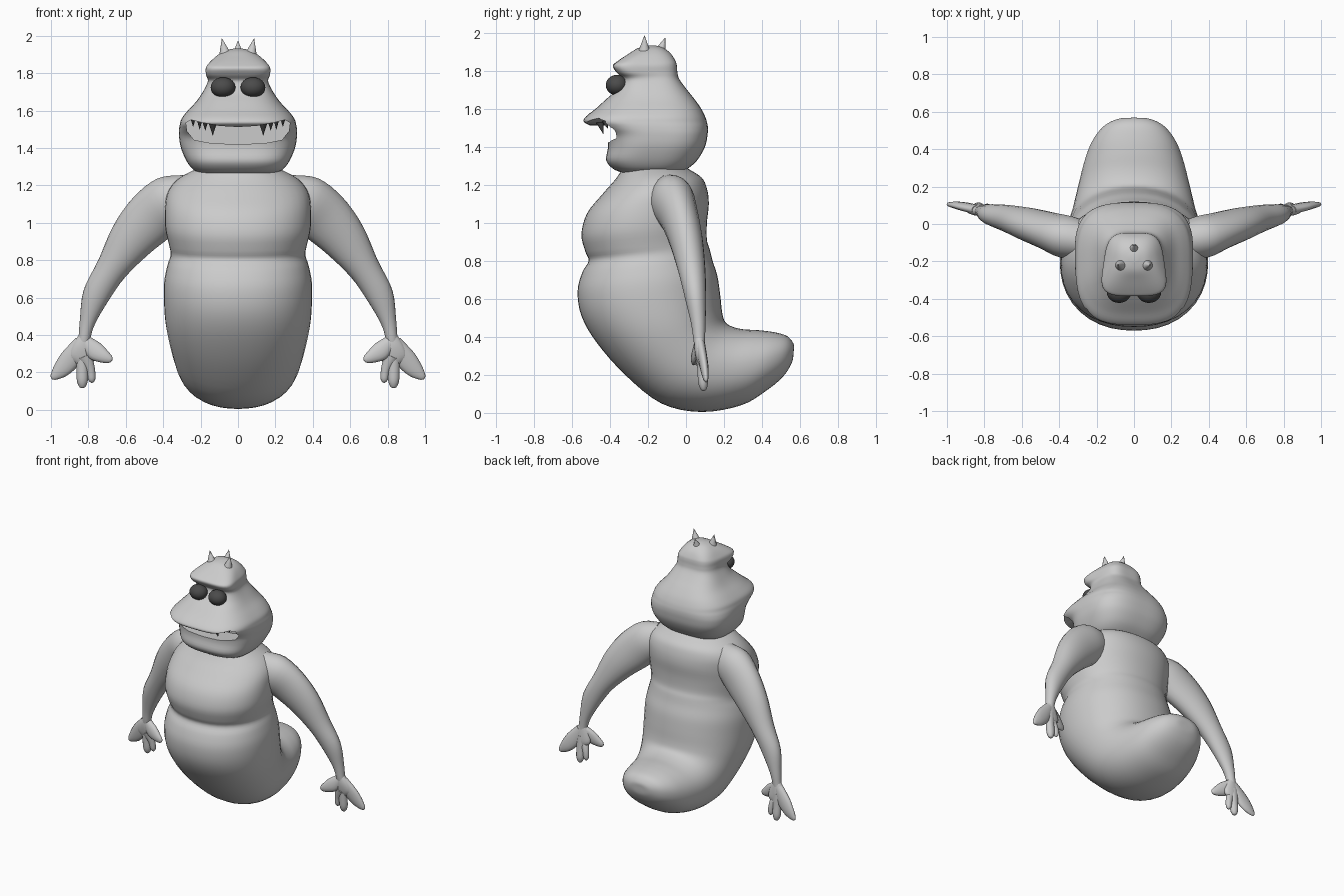
import bpy, bmesh, math
from mathutils import Vector

if "Cube" in bpy.data.objects:
    bpy.data.objects.remove(bpy.data.objects["Cube"])

GREY_DARK = bpy.data.materials.new("dark_grey")
GREY_DARK.diffuse_color = (0.07, 0.07, 0.07, 1)
GREY_DARK.use_nodes = True
GREY_DARK.node_tree.nodes["Principled BSDF"].inputs["Base Color"].default_value = GREY_DARK.diffuse_color


def finish(name, bm, angle=50, mat=None, mirror=False):
    """Turn a bmesh into a smooth shaded object, optionally mirrored in x."""
    bmesh.ops.recalc_face_normals(bm, faces=bm.faces)
    me = bpy.data.meshes.new(name)
    bm.to_mesh(me)
    bm.free()
    smooth(me, angle)
    if mat:
        me.materials.append(mat)
    ob = bpy.data.objects.new(name, me)
    bpy.context.collection.objects.link(ob)
    if mirror:
        ob.modifiers.new("mirror", 'MIRROR').use_mirror_merge = False
    return ob


def smooth(me, angle):
    me.polygons.foreach_set("use_smooth", [True] * len(me.polygons))
    me.set_sharp_from_angle(angle=math.radians(angle))


def loft(bm, rings, segs=40, steps=4):
    """Skin rings (centre, u, v, squareness, taper) with Catmull-Rom between."""
    flat = [[*c, *u, *v, p, t] for c, u, v, p, t in rings]
    keys = []
    for i in range(len(flat) - 1):
        a, b, c, d = (flat[max(i - 1, 0)], flat[i], flat[i + 1],
                      flat[min(i + 2, len(flat) - 1)])
        for k in range(steps):
            t = k / steps
            keys.append([0.5 * (2 * q + (r - p) * t + (2 * p - 5 * q + 4 * r - s) * t * t
                                + (3 * q - p - 3 * r + s) * t ** 3)
                         for p, q, r, s in zip(a, b, c, d)])
    keys.append(flat[-1])
    loops = []
    for k in keys:
        c, u, v, p, tp = Vector(k[:3]), Vector(k[3:6]), Vector(k[6:9]), k[9], k[10]
        loop = []
        for j in range(segs):
            a = 2 * math.pi * j / segs
            r = (abs(math.cos(a)) ** p + abs(math.sin(a)) ** p) ** (-1 / p)
            x, y = r * math.cos(a), r * math.sin(a)
            loop.append(bm.verts.new(c + u * x * (1 - tp * y) + v * y))
        loops.append(loop)
    for l0, l1 in zip(loops, loops[1:]):
        for j in range(segs):
            n = (j + 1) % segs
            bm.faces.new((l0[j], l0[n], l1[n], l1[j]))
    bm.faces.new(loops[0])
    bm.faces.new(loops[-1])


def slab(fy, fz, by, bz, w, p=2.2, tp=0):
    """Ring spanning a front point and a back point with half width w."""
    return ((0, (fy + by) / 2, (fz + bz) / 2), (w, 0, 0),
            (0, (by - fy) / 2, (bz - fz) / 2), p, tp)


def limb(bm, pts, segs=20):
    """Tube through (x, y, z, radius in front plane, radius in depth)."""
    rings = []
    for i, (x, y, z, ra, rb) in enumerate(pts):
        t = Vector(pts[min(i + 1, len(pts) - 1)][:3]) - Vector(pts[max(i - 1, 0)][:3])
        u = t.cross(Vector((0, 1, 0))).normalized()
        v = u.cross(t).normalized()
        rings.append(((x, y, z), u * ra, v * rb, 2, 0))
    loft(bm, rings, segs)


def cone(bm, base, tip, r):
    d = Vector(tip) - Vector(base)
    m = d.to_track_quat('Z', 'Y').to_matrix().to_4x4()
    m.translation = (Vector(base) + Vector(tip)) / 2
    bmesh.ops.create_cone(bm, cap_ends=True, segments=16, radius1=r, radius2=0.001,
                          depth=d.length, matrix=m)


# Body and tail: one loft that bends backwards at the bottom
bm = bmesh.new()
loft(bm, [slab(*r) for r in (
    (-.33, 1.29, .00, 1.29, .22),
    (-.37, 1.23, .08, 1.24, .32),
    (-.44, 1.15, .11, 1.18, .375),
    (-.52, 1.05, .12, 1.10, .39),
    (-.55, .94, .11, 1.00, .388),
    (-.53, .85, .11, .91, .368),
    (-.512, .80, .125, .86, .36),
    (-.545, .74, .14, .80, .378),
    (-.57, .64, .165, .72, .395),
    (-.55, .51, .18, .62, .395),
    (-.47, .37, .19, .53, .385),
    (-.32, .20, .205, .48, .36),
    (-.13, .05, .24, .455, .33),
    (.08, .005, .30, .44, .30),
    (.29, .04, .38, .435, .265),
    (.42, .115, .46, .425, .225),
    (.51, .19, .53, .405, .165),
    (.555, .26, .565, .365, .09),
    (.565, .30, .567, .33, .02))])
finish("body", bm)

# Head: squarish loft with jaw, overhanging upper lip, brow and crown
bm = bmesh.new()
loft(bm, [slab(f, z, b, z, w, p, tp) for z, f, b, w, p, tp in (
    (1.265, -.34, -.03, .20, 3, 0),
    (1.285, -.385, .01, .24, 3, 0),
    (1.33, -.42, .06, .275, 3, 0),
    (1.40, -.41, .10, .305, 3, 0),
    (1.46, -.42, .113, .315, 3, 0),
    (1.50, -.48, .115, .315, 3, 0),
    (1.53, -.537, .11, .31, 3, 0),
    (1.56, -.525, .10, .30, 3, 0),
    (1.60, -.475, .08, .268, 3, 0),
    (1.65, -.42, .045, .222, 3, 0),
    (1.70, -.365, .005, .188, 3, 0),
    (1.755, -.335, -.035, .16, 3.3, .05),
    (1.79, -.365, -.045, .162, 4, .14),
    (1.825, -.385, -.048, .163, 4, .15),
    (1.85, -.36, -.055, .150, 4, .15),
    (1.89, -.30, -.08, .115, 3, .1),
    (1.92, -.25, -.12, .07, 2.5, 0),
    (1.932, -.20, -.16, .02, 2, 0))], segs=56)
head = finish("head", bm)

# Mouth opening cut into the front of the head
edge = [(.10, 1.518), (.19, 1.535), (.25, 1.55), (.278, 1.535),
        (.272, 1.49), (.235, 1.443), (.14, 1.425)]
outline = [(0, 1.512)] + edge + [(0, 1.42)] + [(-x, z) for x, z in reversed(edge)]
bm = bmesh.new()
face = bm.faces.new([bm.verts.new((x, -.7, z)) for x, z in outline])
ext = bmesh.ops.extrude_face_region(bm, geom=[face])
bmesh.ops.translate(bm, vec=(0, .44, 0),
                    verts=[g for g in ext["geom"] if isinstance(g, bmesh.types.BMVert)])
cutter = finish("mouth_cutter", bm)
cutter.hide_render = True
mod = head.modifiers.new("mouth", 'BOOLEAN')
mod.object, mod.operation, mod.solver = cutter, 'DIFFERENCE', 'EXACT'
bpy.context.view_layer.objects.active = head
bpy.ops.object.modifier_apply(modifier="mouth")
bpy.data.objects.remove(cutter)
smooth(head.data, 50)

# Teeth hanging from the upper lip
bm = bmesh.new()
for x, top, tip, r in ((.135, 1.54, 1.468, .024), (.175, 1.545, 1.495, .017),
                       (.205, 1.55, 1.50, .015), (.24, 1.555, 1.515, .013)):
    y = -.455 + (x - .135) * .6
    cone(bm, (x, y, top), (x, y + .02, tip), r)
finish("teeth", bm, 40, GREY_DARK, mirror=True)

# Eyes tucked under the brow
bm = bmesh.new()
bmesh.ops.create_uvsphere(bm, u_segments=28, v_segments=18, radius=.06)
bmesh.ops.scale(bm, vec=(1.1, 1, .9), verts=bm.verts)
bmesh.ops.translate(bm, vec=(.08, -.362, 1.724), verts=bm.verts)
finish("eyes", bm, 50, GREY_DARK, mirror=True)

# Three small horns on the crown
bm = bmesh.new()
for side in (-1, 1):
    cone(bm, (side * .068, -.22, 1.895), (side * .086, -.218, 1.985), .034)
cone(bm, (0, -.14, 1.89), (0, -.11, 1.972), .034)
finish("horns", bm, 40)

# Arms, mirrored
bm = bmesh.new()
limb(bm, [(.26, -.09, 1.14, .12, .10), (.36, -.07, 1.11, .145, .115),
          (.46, -.035, 1.03, .145, .10), (.57, .00, .91, .122, .088),
          (.675, .03, .755, .085, .072), (.76, .05, .61, .072, .056),
          (.805, .065, .47, .042, .038), (.822, .07, .38, .032, .03),
          (.83, .075, .33, .04, .025)])
finish("arms", bm, 60, mirror=True)

# Webbed hands: palm and splayed fingers, mirrored
bm = bmesh.new()
limb(bm, [(.82, .07, .40, .028, .026), (.826, .073, .34, .062, .03),
          (.832, .08, .28, .075, .026), (.835, .085, .24, .03, .015)], 16)
for finger in (
    ((.835, .075, .36, .04, .026), (.895, .09, .275, .055, .024),
     (.945, .10, .215, .045, .02), (.985, .105, .178, .022, .012), (.997, .107, .168, .006, .005)),
    ((.83, .08, .32, .04, .026), (.832, .085, .23, .032, .026),
     (.832, .09, .16, .03, .026), (.832, .093, .125, .018, .016), (.832, .094, .116, .005, .005)),
    ((.82, .07, .29, .04, .024), (.79, .085, .22, .025, .022),
     (.782, .09, .165, .02, .018), (.78, .092, .145, .006, .006)),
    ((.815, .07, .365, .035, .026), (.765, .055, .315, .05, .024),
     (.715, .045, .285, .036, .02), (.682, .04, .27, .02, .012), (.672, .038, .268, .005, .004))):
    limb(bm, finger, 14)
finish("hands", bm, 60, mirror=True)
